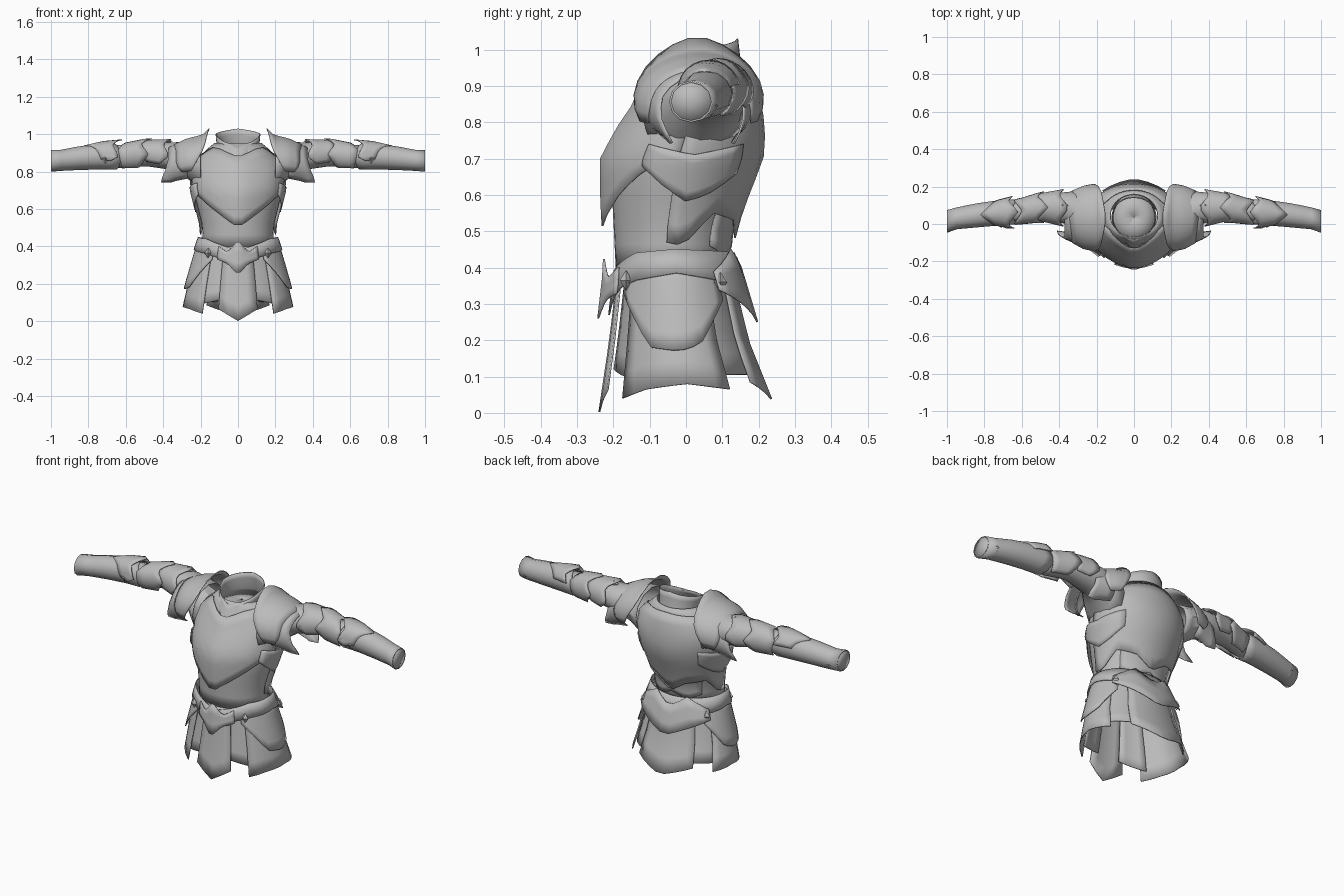
import bpy, bmesh
from math import sin, cos, radians

cube = bpy.data.objects.get("Cube")
if cube:
    bpy.data.objects.remove(cube)

steel = bpy.data.materials.new("grey_steel")
steel.use_nodes = True
STEEL = (0.5, 0.5, 0.5, 1)
steel.diffuse_color = STEEL
steel.node_tree.nodes["Principled BSDF"].inputs["Base Color"].default_value = STEEL


def key(table, t):
    """Linear look-up in rows of (position, value, ...); plain numbers pass through."""
    if not isinstance(table, (list, tuple)):
        return table
    a = b = table[0]
    for row in table:
        b = row
        if row[0] >= t:
            break
        a = row
    k = 0 if a[0] == b[0] else min(max((t - a[0]) / (b[0] - a[0]), 0), 1)
    out = [p + (q - p) * k for p, q in zip(a[1:], b[1:])]
    return out[0] if len(out) == 1 else out


def finish(name, bm, thick):
    bmesh.ops.remove_doubles(bm, verts=bm.verts, dist=0.0005)
    bmesh.ops.recalc_face_normals(bm, faces=bm.faces)
    me = bpy.data.meshes.new(name)
    bm.to_mesh(me)
    bm.free()
    me.materials.append(steel)
    ob = bpy.data.objects.new(name, me)
    bpy.context.collection.objects.link(ob)
    bpy.ops.object.select_all(action="DESELECT")
    ob.select_set(True)
    bpy.context.view_layer.objects.active = ob
    bpy.ops.object.shade_smooth_by_angle(angle=radians(35))
    if thick:
        mod = ob.modifiers.new("plate thickness", "SOLIDIFY")
        mod.thickness = thick
        mod.offset = 0


def sheet(name, f, nu, nv, thick=0.005):
    bm = bmesh.new()
    grid = [[bm.verts.new(f(i / nu, j / nv)) for j in range(nv + 1)] for i in range(nu + 1)]
    for i in range(nu):
        for j in range(nv):
            bm.faces.new((grid[i][j], grid[i + 1][j], grid[i + 1][j + 1], grid[i][j + 1]))
    finish(name, bm, thick)


# Body outline: height, half width, front y, back y
SKIRT = [(0, .315, -.235, .255), (.2, .27, -.205, .175), (.37, .225, -.185, .135), (.47, .19, -.18, .11)]
TORSO = [(.4, .19, -.195, .115), (.5, .19, -.2, .125), (.6, .215, -.205, .16), (.7, .24, -.205, .2),
         (.78, .245, -.163, .205), (.85, .23, -.115, .195), (.92, .16, -.085, .175), (.97, .1, -.055, .145)]
COLLAR = [(.82, .135, -.15, .18), (.9, .115, -.105, .165), (.95, .112, -.075, .15), (1.04, .122, -.07, .14)]
NECK = [(.9, .115, -.09, .16), (.92, .002, .034, .036)]


def panel(name, prof, t0, t1, top, bottom, off=0, flare=0, nv=5, side=1, step=10):
    """Plate wrapped round the body; angles run from the front (0) to the back (180)."""
    def f(u, v):
        t = t0 + (t1 - t0) * u
        zt, zb = key(top, abs(t)), key(bottom, abs(t))
        z = zt + (zb - zt) * v
        w, yf, yb = key(prof, z)
        o = key(off, abs(t)) + flare * v
        a = radians(t)
        return (side * (w + o) * sin(a), (yf + yb) / 2 - ((yb - yf) / 2 + o) * cos(a), z)
    sheet(name, f, max(2, round(abs(t1 - t0) / step)), nv)


# Limb outline: x, centre y, centre z, y radius, z radius
ARM = [(.2, .02, .83, .15, .13), (.26, .04, .86, .125, .105), (.34, .085, .882, .092, .078),
       (.5, .09, .895, .068, .068), (.62, .065, .88, .06, .064), (.72, .06, .882, .062, .064),
       (.85, .045, .872, .06, .059), (.95, .03, .86, .055, .053), (1, .014, .857, .058, .055)]
SHOULDER = [(.14, .03, .86, .175, .18), (.19, .035, .86, .175, .13), (.27, .035, .85, .165, .125),
            (.35, .04, .83, .13, .11), (.43, .05, .79, .09, .1)]


def sleeve(name, prof, a0, a1, x0, x1, off0=0, off1=0, nv=4, side=1, step=15):
    """Plate wrapped round the arm; angles run from the top (0), negative to the front."""
    def f(u, v):
        a = a0 + (a1 - a0) * u
        xa, xb = key(x0, abs(a)), key(x1, abs(a))
        x = xa + (xb - xa) * v
        cy, cz, ry, rz = key(prof, x)
        o = off0 + (off1 - off0) * v
        return (side * x, cy + (ry + o) * sin(radians(a)), cz + (rz + o) * cos(radians(a)))
    sheet(name, f, max(2, round((a1 - a0) / step)), nv)


def stud(name, loc, size):
    bm = bmesh.new()
    bmesh.ops.create_uvsphere(bm, u_segments=4, v_segments=2, radius=1)
    bmesh.ops.scale(bm, verts=bm.verts, vec=size)
    bmesh.ops.translate(bm, verts=bm.verts, vec=loc)
    finish(name, bm, 0)


# Cuirass
panel("waist_shell", TORSO, -180, 180, .72, .4, off=-.004)
panel("breastplate", TORSO, -85, 85, [(0, .88), (30, .92), (60, .93), (85, .88)],
      [(0, .5), (35, .6), (60, .67), (85, .7)], off=[(0, .033), (25, .018), (60, .008), (85, .004)], nv=8)
panel("backplate", TORSO, 85, 275, [(85, .88), (125, .92), (180, .93), (235, .92), (275, .88)],
      [(85, .47), (100, .46), (125, .55), (155, .53), (180, .47), (205, .53), (235, .55), (260, .46), (275, .47)],
      off=.012, nv=8)
panel("shoulder_yoke", TORSO, -180, 180, .95, .84, off=.002)
panel("neck_lining", NECK, -180, 180, .92, .9, nv=2)
panel("lower_back_plate", TORSO, 130, 230, .58,
      [(130, .46), (155, .43), (180, .46), (205, .43), (230, .46)], off=.003)
panel("collar", COLLAR, -180, 180, [(0, .935), (40, .96), (90, 1.0), (180, 1.03)],
      [(0, .83), (20, .89), (40, .86), (60, .89), (180, .9)], nv=4)

# Skirt plates
panel("front_tasset", SKIRT, -20, 20, .4, [(0, .002), (20, .065)], off=.004)
panel("rear_tasset", SKIRT, 145, 215, .42, [(145, .085), (180, .03), (215, .085)], off=-.004)
panel("belt", SKIRT, -180, 180, [(0, .38), (50, .44), (90, .45), (180, .44)],
      [(0, .27), (25, .34), (50, .365), (90, .385), (130, .365), (180, .34)], off=.015, nv=2)
panel("buckle_plate", SKIRT, -26, 26, [(0, .435), (12, .37), (26, .4)],
      [(0, .25), (12, .31), (26, .33)], off=[(0, .046), (26, .02)], nv=3, step=4)
panel("rear_belt_flap", SKIRT, 125, 235, [(125, .39), (155, .45), (180, .39), (205, .45), (235, .39)],
      [(125, .34), (150, .3), (180, .24), (210, .3), (235, .34)], off=.024, flare=.01, nv=3)

for side, word in ((1, "left"), (-1, "right")):
    # Side skirt layers
    panel(word + "_side_tasset", SKIRT, 39, 122, .4, [(39, .04), (60, .065), (90, .08), (122, .065)],
          off=-.004, side=side)
    panel(word + "_hip_plate", SKIRT, 34, 132, .41,
          [(34, .33), (50, .26), (66, .18), (88, .17), (106, .19), (120, .26), (132, .31)],
          off=.006, flare=.006, side=side, step=8)
    panel(word + "_front_strip", SKIRT, 14, 46, .38, [(14, .12), (46, .09)], off=-.014, side=side, step=8)
    panel(word + "_rear_strip", SKIRT, 114, 156, .4, .105, off=-.016, side=side)

    # Chest flank guard below the arm
    panel(word + "_flank_guard", TORSO, 58, 135, [(58, .74), (95, .71), (135, .74)],
          [(58, .68), (75, .63), (98, .58), (118, .61), (135, .66)], off=.016, side=side)

    # Shoulder plates
    sleeve(word + "_shoulder_plate", SHOULDER, -112, 112, [(0, .15), (60, .18), (112, .25)],
           [(0, .345), (50, .33), (90, .33), (112, .3)], off0=.006, nv=6, side=side)
    sleeve(word + "_shoulder_lame", SHOULDER, -138, 138, [(0, .28), (138, .27)],
           [(0, .37), (60, .37), (95, .39), (120, .42), (138, .36)], off0=-.01, off1=.002, side=side)

    # Arm plates
    sleeve(word + "_arm_sleeve", ARM, -180, 180, .2, .66, off0=-.006, off1=-.006, nv=10, side=side, step=30)
    sleeve(word + "_upper_arm_plate", ARM, -125, 125, [(0, .35), (45, .4), (90, .37), (125, .42)],
           [(0, .5), (60, .52), (125, .49)], off0=.012, off1=.004, side=side)
    sleeve(word + "_elbow_plate", ARM, -150, 150, [(0, .46), (50, .52), (90, .48), (150, .53)],
           [(0, .6), (60, .64), (150, .62)], off0=.012, off1=.006, side=side)
    sleeve(word + "_forearm_guard", ARM, -180, 180, [(0, .66), (90, .62), (180, .65)], 1.0,
           off0=.004, nv=7, side=side, step=30)
    sleeve(word + "_forearm_plate", ARM, -105, 75, [(0, .62), (45, .67), (90, .64), (105, .68)],
           [(0, .82), (50, .76), (105, .73)], off0=.026, off1=.004, side=side)
    cy, cz, ry, rz = ARM[-1][1:]
    sheet(word + "_cuff_end", lambda u, v: (side * .997, cy + v * ry * sin(radians(360 * u)),
                                            cz + v * rz * cos(radians(360 * u))), 12, 1)

    # Diamond studs
    stud(word + "_front_belt_stud", (side * .16, -.165, .365), (.02, .018, .028))
    stud(word + "_hip_stud", (side * .195, .095, .36), (.02, .018, .028))
    stud(word + "_forearm_stud", (side * .71, .0, .87), (.035, .02, .03))
    stud(word + "_elbow_stud", (side * .38, .1, .962), (.03, .025, .014))
    stud(word + "_wrist_stud", (side * .95, .07, .845), (.035, .018, .028))
